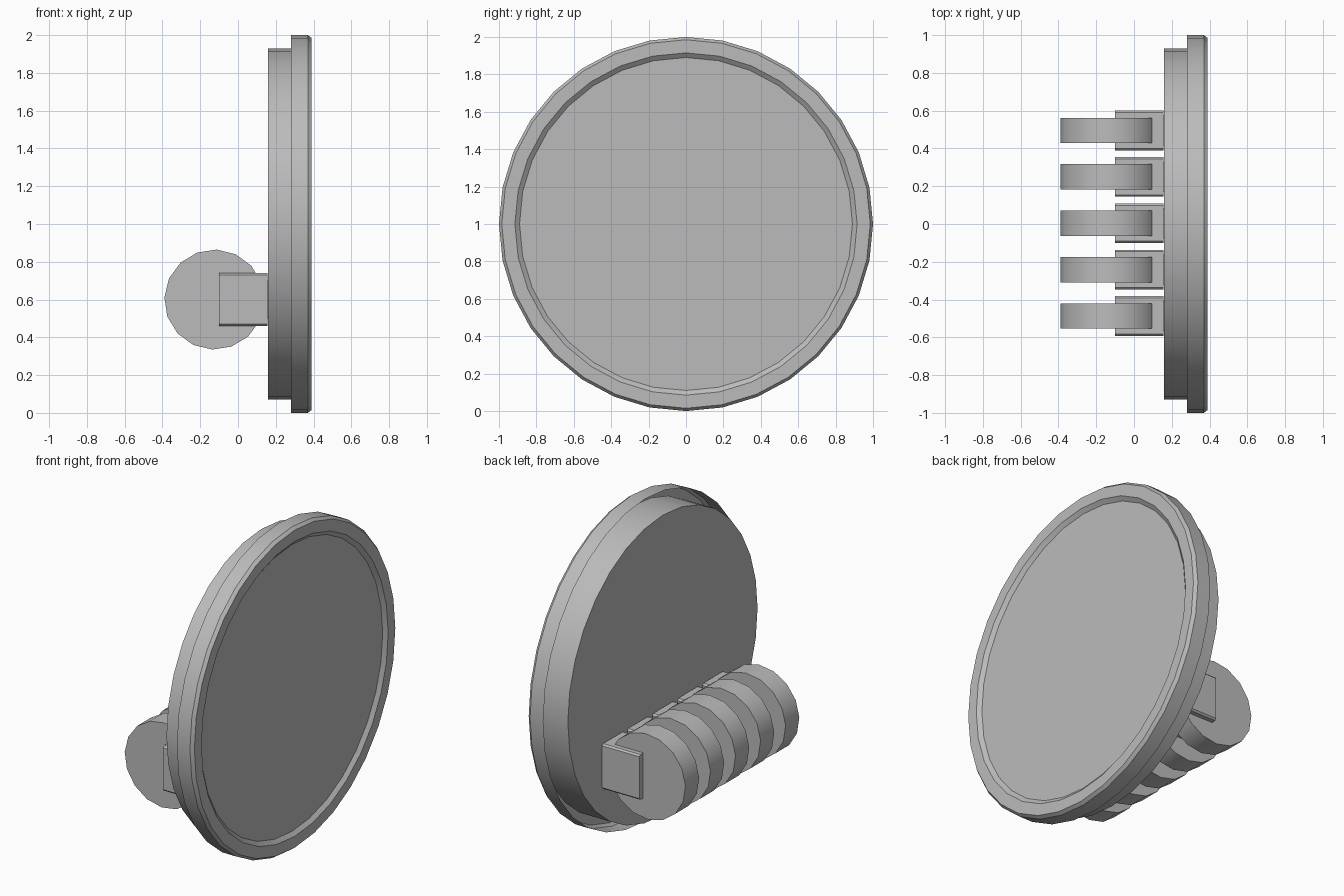
import bpy, bmesh, math

if "Cube" in bpy.data.objects:
    bpy.data.objects.remove(bpy.data.objects["Cube"])

grey = bpy.data.materials.new("light grey")
grey.diffuse_color = (0.5, 0.5, 0.5, 1)
grey.use_nodes = True
grey.node_tree.nodes["Principled BSDF"].inputs["Base Color"].default_value = grey.diffuse_color


def finish(bm, name):
    mesh = bpy.data.meshes.new(name)
    bm.to_mesh(mesh)
    bm.free()
    mesh.materials.append(grey)
    ob = bpy.data.objects.new(name, mesh)
    bpy.context.collection.objects.link(ob)
    bpy.ops.object.select_all(action='DESELECT')
    ob.select_set(True)
    bpy.context.view_layer.objects.active = ob
    bpy.ops.object.shade_smooth_by_angle(angle=math.radians(30))
    return ob


def lathe_x(name, profile, sides, cz, caps):
    """Spin (x, radius) points about a line along x at height cz."""
    bm = bmesh.new()
    rings = []
    for x, r in profile:
        rings.append([bm.verts.new((x, r * math.cos(2 * math.pi * j / sides),
                                    cz + r * math.sin(2 * math.pi * j / sides)))
                      for j in range(sides)])
    for a, b in zip(rings, rings[1:]):
        for j in range(sides):
            k = (j + 1) % sides
            bm.faces.new((a[j], a[k], b[k], b[j]))
    if caps:
        bm.faces.new(rings[0][::-1])
        bm.faces.new(rings[-1])
    return finish(bm, name)


def extrude_outline(name, outline, start, depth):
    """Turn a flat outline into a solid; depth is the extrusion vector."""
    bm = bmesh.new()
    face = bm.faces.new([bm.verts.new(p) for p in outline])
    out = bmesh.ops.extrude_face_region(bm, geom=[face], use_keep_orig=True)
    moved = [g for g in out["geom"] if isinstance(g, bmesh.types.BMVert)]
    bmesh.ops.translate(bm, verts=moved, vec=depth)
    bmesh.ops.translate(bm, verts=bm.verts, vec=start)
    bmesh.ops.recalc_face_normals(bm, faces=bm.faces)
    return finish(bm, name)


# Thick round plate
lathe_x("round_plate", [(0.16, 0.93), (0.37, 0.93)], 32, 1.0, True)

# Rim shell: open at the back, bevelled outside, sloping into the front recess
lathe_x("rim", [(0.28, 1.0), (0.37, 1.0), (0.39, 0.985),
                (0.39, 0.915), (0.37, 0.89)], 32, 1.0, False)

# Row of five rollers in brackets on the back
for i in range(5):
    y = 0.495 - 0.2455 * i
    # Bracket with bevelled long edges
    hy, hz, c = 0.105, 0.14, 0.01
    section = [(0, hy, hz - c), (0, hy - c, hz), (0, c - hy, hz), (0, -hy, hz - c),
               (0, -hy, c - hz), (0, c - hy, -hz), (0, hy - c, -hz), (0, hy, c - hz)]
    extrude_outline(f"bracket_{i + 1}", section, (-0.10, y, 0.60), (0.255, 0, 0))
    # Small pad joining the bracket to the plate
    pad = [(0, 0.08, 0.10), (0, -0.08, 0.10), (0, -0.08, -0.10), (0, 0.08, -0.10)]
    extrude_outline(f"mount_pad_{i + 1}", pad, (0.15, y, 0.60), (0.015, 0, 0))
    # Roller
    ring = [(0.265 * math.cos(math.radians(22.5 * k - 2.5)), 0,
             0.265 * math.sin(math.radians(22.5 * k - 2.5))) for k in range(16)]
    extrude_outline(f"roller_{i + 1}", ring, (-0.125, y - 0.067, 0.60), (0, 0.134, 0))
